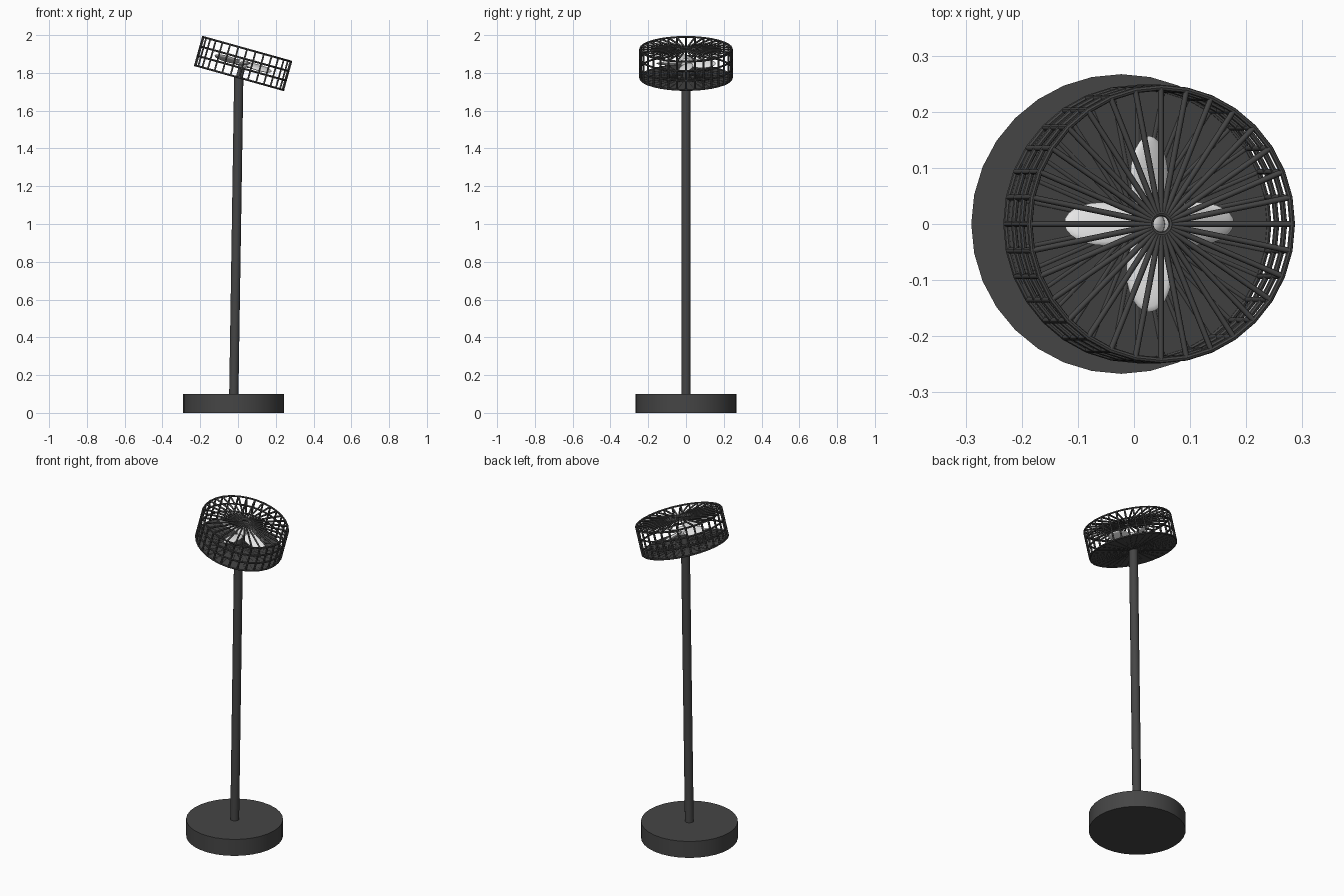
import bpy, math
from mathutils import Matrix, Vector

if "Cube" in bpy.data.objects:
    bpy.data.objects.remove(bpy.data.objects["Cube"])

def material(name, v):
    m = bpy.data.materials.new(name)
    m.diffuse_color = (v, v, v, 1)
    m.use_nodes = True
    m.node_tree.nodes["Principled BSDF"].inputs["Base Color"].default_value = m.diffuse_color
    return m

DARK = material("dark grey metal", 0.06)
WHITE = material("off white plastic", 0.8)

# Fan head frame: local z is the fan axis, tipped towards +x
HEAD = Matrix.Translation((0.027, 0, 1.85)) @ Matrix.Rotation(math.radians(15.6), 4, 'Y')
R, H, ROD, N = 0.243, 0.078, 0.0052, 32

def finish(name, mat, matrix=None, smooth=True):
    ob = bpy.context.object
    ob.name = name
    ob.data.materials.append(mat)
    if matrix is not None:
        ob.data.transform(matrix)
    if smooth:
        bpy.ops.object.shade_smooth_by_angle(angle=math.radians(40))
    return ob

def cylinder(name, p, q, r, sides, mat, frame=Matrix()):
    p, q = Vector(p), Vector(q)
    d = q - p
    bpy.ops.mesh.primitive_cylinder_add(vertices=sides, radius=r, depth=d.length)
    m = Matrix.Translation((p + q) / 2) @ d.to_track_quat('Z', 'Y').to_matrix().to_4x4()
    return finish(name, mat, frame @ m)

def ring(name, r, thick, z):
    bpy.ops.mesh.primitive_torus_add(major_radius=r, minor_radius=thick,
                                     major_segments=N, minor_segments=8)
    return finish(name, DARK, HEAD @ Matrix.Translation((0, 0, z)))

# Stand
bpy.ops.mesh.primitive_cylinder_add(vertices=32, radius=0.267, depth=0.1, location=(-0.023, 0, 0.05))
finish("base", DARK)
cylinder("pole", (-0.023, 0, 0.05), (0.004, 0, 1.775), 0.0245, 24, DARK)

# Cage: four hoops, small centre rings, solid back plate
for i in range(4):
    ring(f"cage_hoop_{i}", R, ROD, -H + i * 2 * H / 3)
ring("front_centre_ring", 0.019, ROD, H)
cylinder("back_plate", (0, 0, -H - 0.003), (0, 0, -H + 0.003), R, N, DARK, HEAD)

# Cage wires: front spoke, side bar and back spoke joined as one bent wire each
wires = bpy.data.curves.new("cage_wires", 'CURVE')
wires.dimensions = '3D'
wires.bevel_depth = ROD
wires.bevel_resolution = 1
for i in range(N):
    a = 2 * math.pi * i / N
    for path in ([(0.019, H), (R, H)], [(R, H), (R, -H)], [(R, -H), (0.019, -H)]):
        s = wires.splines.new('POLY')
        s.points.add(1)
        for pt, (r, z) in zip(s.points, path):
            v = HEAD @ Vector((r * math.cos(a), r * math.sin(a), z))
            pt.co = (*v, 1)
wire_ob = bpy.data.objects.new("cage_wires", wires)
wires.materials.append(DARK)
bpy.context.collection.objects.link(wire_ob)

# Motor shaft, hub and four pitched blades
cylinder("motor_shaft", (0, 0, -H), (0, 0, 0), 0.018, 16, DARK, HEAD)
bpy.ops.mesh.primitive_uv_sphere_add(segments=24, ring_count=12, radius=0.028)
finish("fan_hub", WHITE, HEAD)
for i in range(4):
    bpy.ops.mesh.primitive_uv_sphere_add(segments=24, ring_count=12, radius=1)
    m = (HEAD @ Matrix.Rotation(i * math.pi / 2, 4, 'Z') @ Matrix.Translation((0.085, 0, 0))
         @ Matrix.Rotation(math.radians(20), 4, 'X') @ Matrix.Diagonal((0.072, 0.041, 0.01, 1)))
    finish(f"fan_blade_{i}", WHITE, m)
